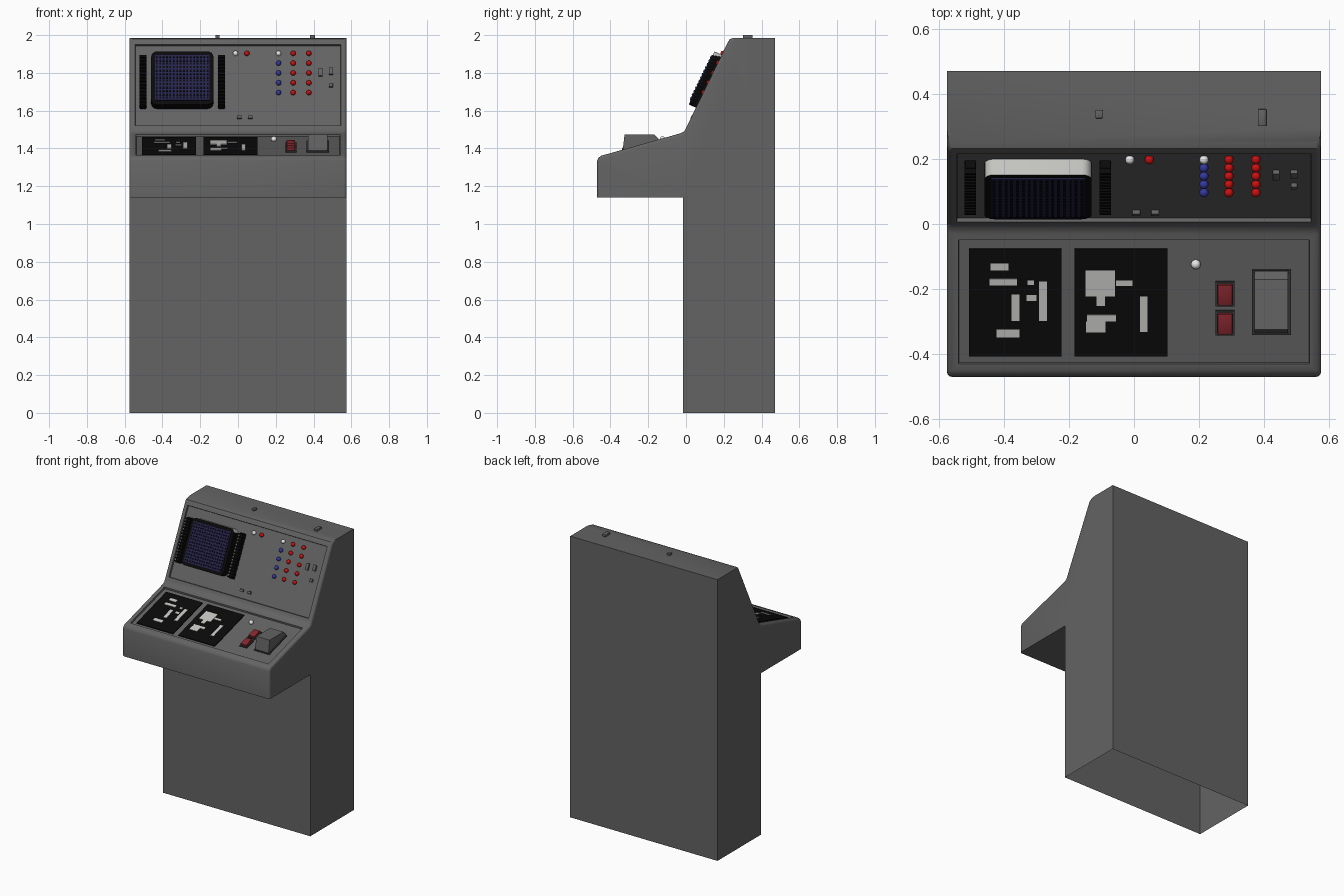
import bpy, bmesh
from mathutils import Matrix, Vector

cube = bpy.data.objects.get("Cube")
if cube:
    bpy.data.objects.remove(cube, do_unlink=True)


def material(name, r, g, b):
    m = bpy.data.materials.new(name)
    m.use_nodes = True
    m.diffuse_color = (r, g, b, 1)
    m.node_tree.nodes["Principled BSDF"].inputs["Base Color"].default_value = (r, g, b, 1)
    return m


GREY = material("cabinet grey", .125, .125, .125)
DARK = material("dark trim", .04, .04, .04)
BLACK = material("black", .003, .003, .003)
PALE = material("pale marks", .55, .55, .53)
WHITE = material("white lamp", .8, .8, .8)
RED = material("red lamp", .6, .005, .005)
DEEP_RED = material("deep red", .24, .02, .028)
BLUE = material("blue lamp", .035, .04, .35)
NAVY = material("navy screen", .018, .016, .07)


def finish(name, bm, *mats, smooth=False):
    me = bpy.data.meshes.new(name)
    bm.to_mesh(me)
    bm.free()
    for m in mats:
        me.materials.append(m)
    ob = bpy.data.objects.new(name, me)
    bpy.context.collection.objects.link(ob)
    if smooth:
        bpy.ops.object.select_all(action='DESELECT')
        ob.select_set(True)
        bpy.context.view_layer.objects.active = ob
        bpy.ops.object.shade_smooth_by_angle(angle=.65)
    return ob


def prism(profile, x0, x1):
    """Solid made by sweeping a (y, z) profile along x."""
    bm = bmesh.new()
    f = bm.faces.new([bm.verts.new((x0, y, z)) for y, z in profile])
    ext = bmesh.ops.extrude_face_region(bm, geom=[f])["geom"]
    bmesh.ops.translate(bm, vec=(x1 - x0, 0, 0),
                        verts=[v for v in ext if isinstance(v, bmesh.types.BMVert)])
    bmesh.ops.recalc_face_normals(bm, faces=bm.faces)
    return bm


def panel_frame(y, z, up, axis, sink):
    """Local x, v, outward; v is measured along the world axis given."""
    up = Vector(up).normalized()
    out = Vector((1, 0, 0)).cross(up)
    o = Vector((0, y, z)) - out * sink
    run = up / up[axis]
    o -= run * o[axis]
    return Matrix(((1, run.x, out.x, o.x), (0, run.y, out.y, o.y),
                   (0, run.z, out.z, o.z), (0, 0, 0, 1)))


SINK = .012
upper = panel_frame(0, 1.508, (0, .222, .455), 2, SINK)
desk = panel_frame(-.45, 1.361, (0, .42, .119), 1, SINK)
lid = Matrix.Translation((0, 0, 1.985))


def boxes(name, mat, frame, items, depth, base=0, bevel=0):
    """Boxes on a panel, each given as centre x, centre v, width, height."""
    bm = bmesh.new()
    for u, v, w, h in items:
        m = frame @ Matrix.Translation((u, v, base + depth / 2)) @ Matrix.Diagonal((w, h, depth, 1))
        bmesh.ops.create_cube(bm, size=1, matrix=m)
    if bevel:
        bmesh.ops.bevel(bm, geom=bm.edges[:], offset=bevel, segments=2,
                        affect='EDGES', profile=.5)
    return finish(name, bm, mat, smooth=bool(bevel))


def lamps(name, mat, frame, spots, radius=.014):
    bm = bmesh.new()
    for u, v in spots:
        m = Matrix.Translation(frame @ Vector((u, v, .008)))
        bmesh.ops.create_uvsphere(bm, u_segments=16, v_segments=10, radius=radius, matrix=m)
    finish(name, bm, mat, smooth=True)


# Cabinet: swept side profile, rounded front side edges, sunk panels, open base
front = [(-.47, 1.14), (-.47, 1.335), (-.464, 1.35), (-.45, 1.361), (-.03, 1.48),
         (-.01, 1.49), (0, 1.508), (.222, 1.963), (.232, 1.979), (.25, 1.985)]
bm = prism(front + [(.47, 1.985), (.47, 0), (-.015, 0), (-.015, 1.14)], -.575, .575)
rim = [e for e in bm.edges
       if abs(e.verts[0].co.x - e.verts[1].co.x) < .01
       and all(v.co.z > 1.13 and v.co.y < .26 for v in e.verts)
       and not all(v.co.z < 1.15 for v in e.verts)]
bmesh.ops.bevel(bm, geom=rim, offset=.015, segments=3, affect='EDGES',
                profile=.5, clamp_overlap=False)
bm.normal_update()
for frame, margin in ((upper, .015), (desk, .02)):
    n = frame.to_3x3().col[2]
    face = max((f for f in bm.faces if f.normal.dot(n) > .98), key=lambda f: f.calc_area())
    bmesh.ops.inset_region(bm, faces=[face], thickness=margin, use_even_offset=True)
    bmesh.ops.inset_region(bm, faces=[face], thickness=.002, use_even_offset=True)
    bmesh.ops.translate(bm, verts=face.verts[:], vec=-n * SINK)
base = [f for f in bm.faces if all(v.co.z < .01 for v in f.verts)]
bmesh.ops.delete(bm, geom=base, context='FACES')
finish("cabinet", bm, GREY, smooth=True)

# Monitor: rounded housing with pale top, black front, navy dotted glass
bm = bmesh.new()
bmesh.ops.create_cube(bm, size=1, matrix=Matrix.Translation((-.295, 1.75, .027))
                      @ Matrix.Diagonal((.33, .28, .054, 1)))
corners = [e for e in bm.edges if abs(e.verts[0].co.z - e.verts[1].co.z) > .01]
bmesh.ops.bevel(bm, geom=corners, offset=.03, segments=4, affect='EDGES', profile=.5)
bm.normal_update()
for f in bm.faces:
    f.material_index = 1 if f.normal.y > .3 else 0
bmesh.ops.transform(bm, matrix=upper, verts=bm.verts)
finish("monitor_housing", bm, BLACK, PALE, smooth=True)
boxes("monitor_glass", NAVY, upper, [(-.295, 1.75, .29, .24)], .005, .054)
boxes("monitor_dots", BLACK, upper,
      [(-.295 + (i - 7.5) * .018, 1.75 + (j - 6) * .018, .009, .009)
       for i in range(16) for j in range(13)], .003, .059)

# Ribbed vents beside the monitor
for side, x in (("right", -.503), ("left", -.088)):
    boxes(side + "_vent_back", BLACK, upper, [(x, 1.745, .032, .27)], .025)
    boxes(side + "_vent_ribs", BLACK, upper,
          [(x, 1.619 + i * .018, .036, .008) for i in range(15)], .042)

# Indicator lamps
rows = [1.9, 1.848, 1.796, 1.744, 1.692]
lamps("white_lamps", WHITE, upper, [(-.013, 1.9), (.215, 1.9)])
lamps("red_lamps", RED, upper, [(.047, 1.9)] + [(.375, z) for z in rows])
lamps("deep_red_lamps", RED, upper, [(.292, z) for z in rows])
lamps("blue_lamps", BLUE, upper, [(.215, z) for z in rows[1:]])
lamps("desk_lamp", WHITE, desk, [(.19, -.122)], .015)

# Small switches on the upper panel and lid
boxes("panel_switches", GREY, upper,
      [(.437, 1.8, .022, .042), (.492, 1.805, .022, .036), (.492, 1.73, .02, .018),
       (.007, 1.562, .025, .016), (.065, 1.562, .025, .016)], .014, 0, .002)
boxes("lid_switches", GREY, lid,
      [(-.108, .338, .022, .026), (.394, .327, .026, .052)], .015, 0, .002)

# Desk displays and their pale marks
boxes("desk_displays", BLACK, desk,
      [(-.365, -.24, .285, .33), (-.04, -.24, .285, .33)], .006)
boxes("display_marks", PALE, desk,
      [(-.413, -.13, .055, .022), (-.402, -.176, .085, .02), (-.364, -.255, .024, .08),
       (-.28, -.235, .024, .12), (-.315, -.225, .03, .018), (-.318, -.178, .02, .014),
       (-.387, -.334, .07, .024), (-.104, -.18, .09, .08), (-.03, -.18, .05, .016),
       (-.102, -.235, .026, .03), (-.1, -.287, .09, .02), (-.118, -.314, .06, .034),
       (.03, -.275, .022, .11)], .003, .006)

# Red rocker buttons in dark frames
keys = [(.28, -.214), (.28, -.303)]
boxes("button_frames", DARK, desk, [(x, y, .058, .076) for x, y in keys], .008)
boxes("rocker_buttons", DEEP_RED, desk, [(x, y, .046, .064) for x, y in keys], .022, 0, .004)

# Large lever block in its frame
boxes("lever_frame", DARK, desk, [(.422, -.24, .12, .2)], .007)
finish("lever_block", prism([(-.336, 1.385), (-.325, 1.475), (-.17, 1.475),
                             (-.145, 1.45), (-.145, 1.43)], .37, .474), GREY)
